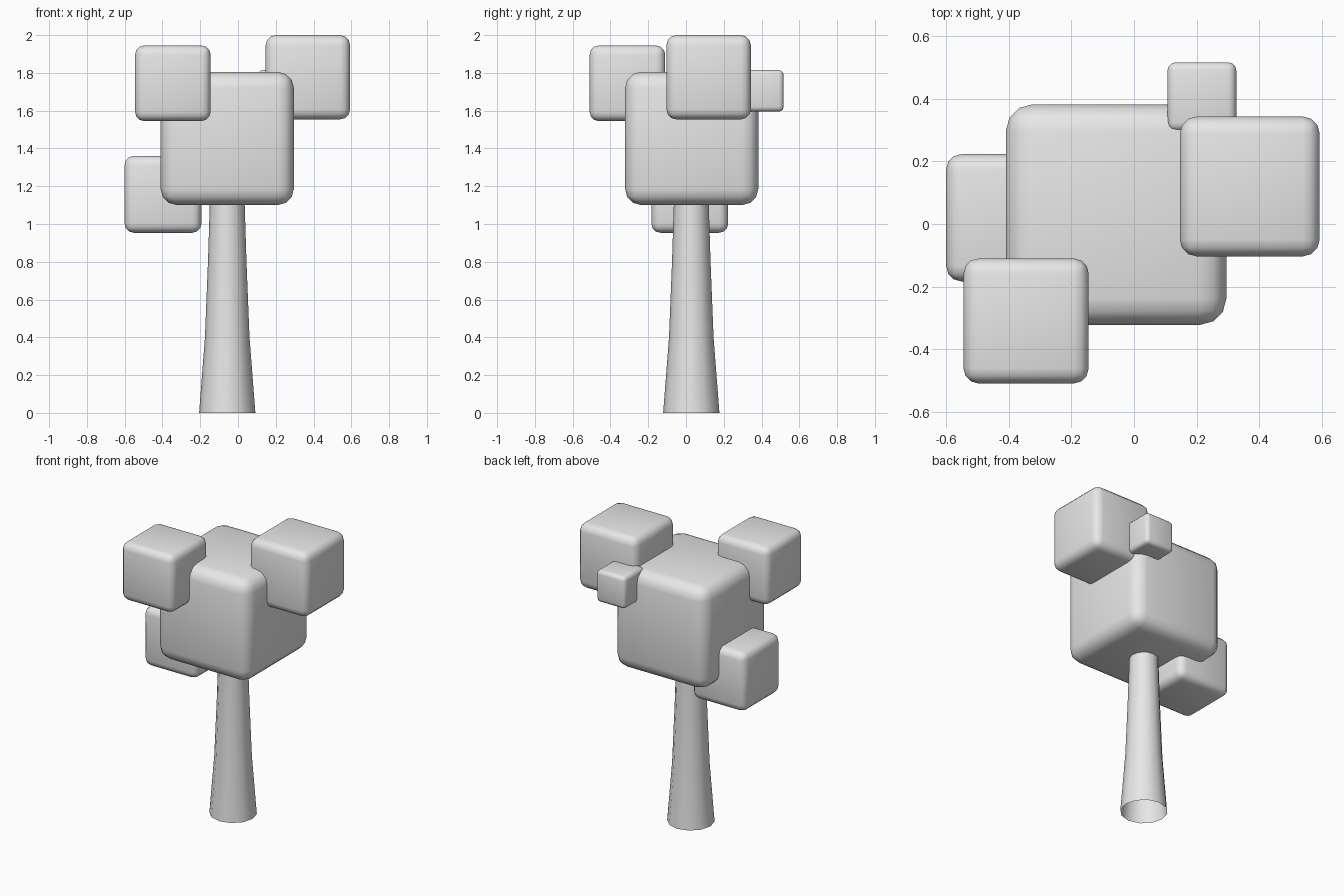
import bpy, bmesh, math
from mathutils import Vector

cube = bpy.data.objects.get("Cube")
if cube:
    bpy.data.objects.remove(cube, do_unlink=True)

# Single plain grey
grey = bpy.data.materials.new("plain grey")
grey.use_nodes = True
grey.diffuse_color = (0.8, 0.8, 0.8, 1)
grey.node_tree.nodes["Principled BSDF"].inputs["Base Color"].default_value = (0.8, 0.8, 0.8, 1)


def finish(name, bm, angle):
    mesh = bpy.data.meshes.new(name)
    bm.to_mesh(mesh)
    bm.free()
    mesh.materials.append(grey)
    obj = bpy.data.objects.new(name, mesh)
    bpy.context.collection.objects.link(obj)
    bpy.ops.object.select_all(action="DESELECT")
    obj.select_set(True)
    bpy.context.view_layer.objects.active = obj
    bpy.ops.object.shade_smooth_by_angle(angle=math.radians(angle))
    return obj


def leaf_block(name, centre, size):
    """Cube of foliage with rounded edges in proportion to its size."""
    bm = bmesh.new()
    bmesh.ops.create_cube(bm, size=size)
    bmesh.ops.bevel(bm, geom=bm.edges[:], offset=size * 0.12, segments=3,
                    profile=0.5, affect="EDGES")
    bmesh.ops.translate(bm, verts=bm.verts[:], vec=Vector(centre))
    return finish(name, bm, 40)


# Foliage
leaf_block("main_foliage", (-0.057, 0.03, 1.453), 0.705)
leaf_block("front_foliage", (-0.345, -0.31, 1.745), 0.4)
leaf_block("top_left_foliage", (0.37, 0.12, 1.777), 0.447)
leaf_block("low_right_foliage", (-0.397, 0.02, 1.157), 0.407)
leaf_block("small_back_foliage", (0.217, 0.407, 1.705), 0.22)

# Flared trunk, open at both ends
SIDES = 12
bm = bmesh.new()
rings = []
for radius, z in [(0.149, 0), (0.118, 0.4), (0.102, 0.8), (0.091, 1.15)]:
    angles = [math.tau * i / SIDES for i in range(SIDES)]
    rings.append([bm.verts.new((-0.057 + radius * math.cos(a),
                                0.028 + radius * math.sin(a), z)) for a in angles])
for low, high in zip(rings, rings[1:]):
    for i in range(SIDES):
        j = (i + 1) % SIDES
        bm.faces.new((low[i], low[j], high[j], high[i]))
finish("trunk", bm, 40)
